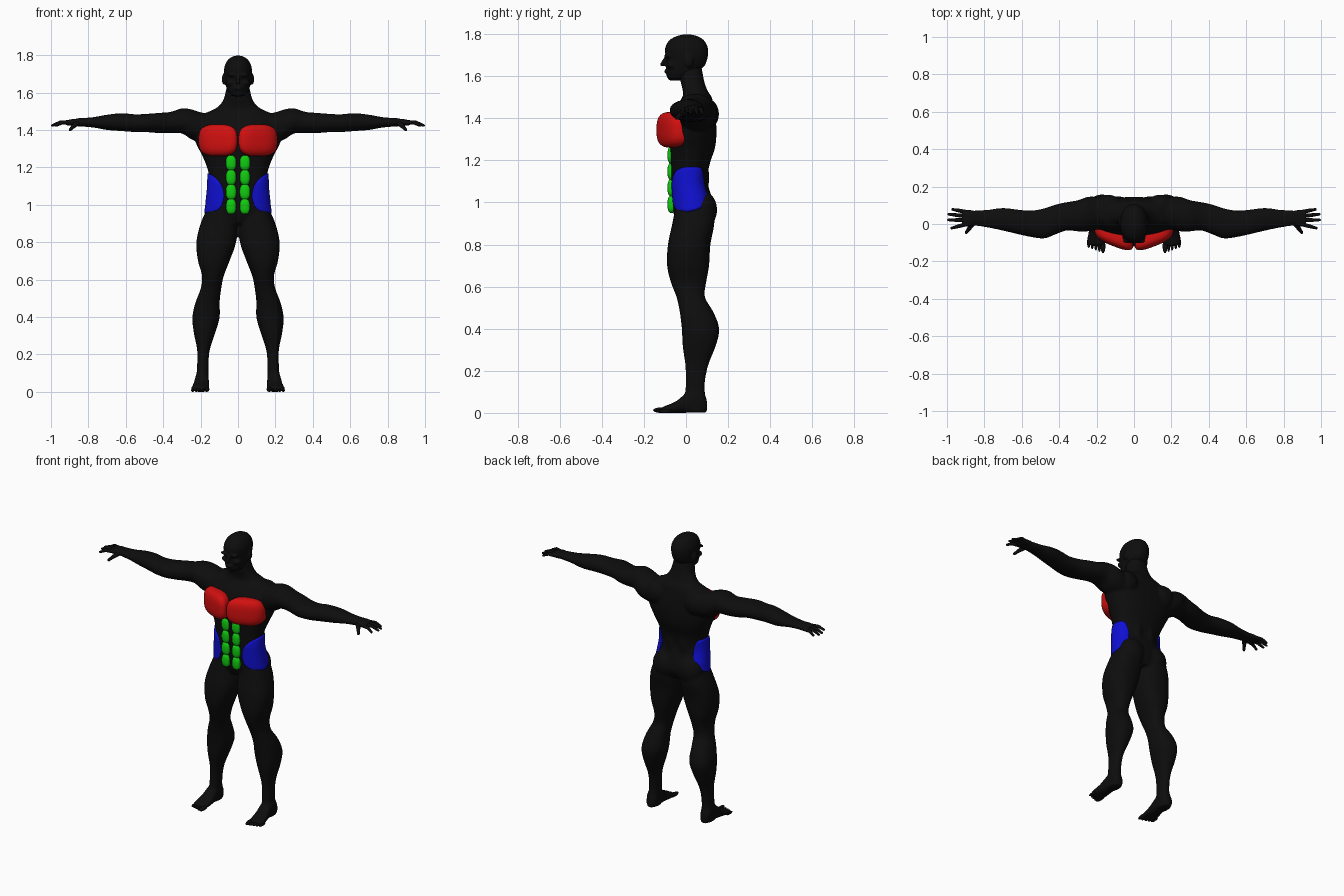
import bpy, bmesh, math
from mathutils import Vector, Matrix

cube = bpy.data.objects.get("Cube")
if cube:
    bpy.data.objects.remove(cube, do_unlink=True)


def material(name, colour):
    mat = bpy.data.materials.new(name)
    mat.use_nodes = True
    rgba = (*colour, 1)
    mat.diffuse_color = rgba
    mat.node_tree.nodes["Principled BSDF"].inputs["Base Color"].default_value = rgba
    return mat


BLACK = material("black", (.004, .004, .004))
RED = material("red", (.65, .005, .005))
GREEN = material("green", (.005, .6, .005))
BLUE = material("blue", (.005, .005, .65))


def spow(value, power):
    return math.copysign(abs(value) ** power, value)


def refine(rows, steps=4):
    """Catmull-Rom interpolation through rows of numbers."""
    out = []
    for i in range(len(rows) - 1):
        quad = [rows[max(i - 1, 0)], rows[i], rows[i + 1], rows[min(i + 2, len(rows) - 1)]]
        for k in range(steps):
            t = k / steps
            out.append([b + .5 * t * (c - a + t * (2 * a - 5 * b + 4 * c - d + t * (3 * (b - c) + d - a)))
                        for a, b, c, d in zip(*quad)])
    return out + [rows[-1]]


def loft(bm, rows, axis="Z", power=2.3, sides=32):
    """Rows hold the station, then low and high limits on the two other axes."""
    rings = []
    for t, a0, a1, b0, b1 in refine(rows):
        ring = []
        for k in range(sides):
            ang = math.tau * k / sides
            a = (a0 + a1) / 2 + (a1 - a0) / 2 * spow(math.cos(ang), 2 / power)
            b = (b0 + b1) / 2 + (b1 - b0) / 2 * spow(math.sin(ang), 2 / power)
            co = {"Z": (a, b, t), "X": (t, a, b), "Y": (a, t, b)}[axis]
            ring.append(bm.verts.new(co))
        rings.append(ring)
    for low, high in zip(rings, rings[1:]):
        for k in range(sides):
            n = (k + 1) % sides
            bm.faces.new((low[k], low[n], high[n], high[k]))
    bm.faces.new(rings[0])
    bm.faces.new(rings[-1])


def blob(bm, centre, radii, power=2, shear=0):
    """Superellipsoid, optionally swept back along y as x grows."""
    verts = bmesh.ops.create_uvsphere(bm, u_segments=32, v_segments=20, radius=1)["verts"]
    for v in verts:
        d = v.co.copy()
        size = sum(abs(c) ** power for c in d) ** (1 / power)
        d = Vector([c / size * r for c, r in zip(d, radii)])
        d.y += shear * d.x
        v.co = d + Vector(centre)


def finger(bm, start, end, r0, r1):
    start, end = Vector(start), Vector(end)
    along = end - start
    turn = along.to_track_quat("Z", "Y").to_matrix().to_4x4()
    bmesh.ops.create_cone(bm, segments=12, radius1=r0, radius2=r1, depth=along.length,
                          matrix=Matrix.Translation((start + end) / 2) @ turn)
    for p, r in ((start, r0), (end, r1)):
        bmesh.ops.create_uvsphere(bm, u_segments=12, v_segments=8, radius=r,
                                  matrix=Matrix.Translation(p))


def mirror_all(bm):
    geom = bm.verts[:] + bm.edges[:] + bm.faces[:]
    copy = bmesh.ops.duplicate(bm, geom=geom)["geom"]
    for v in copy:
        if isinstance(v, bmesh.types.BMVert):
            v.co.x *= -1


def finish(name, bm, mat, voxel=0, smooth=0):
    bmesh.ops.recalc_face_normals(bm, faces=bm.faces[:])
    mesh = bpy.data.meshes.new(name)
    bm.to_mesh(mesh)
    bm.free()
    for p in mesh.polygons:
        p.use_smooth = True
    obj = bpy.data.objects.new(name, mesh)
    bpy.context.collection.objects.link(obj)
    mesh.materials.append(mat)
    if voxel:
        mod = obj.modifiers.new("fuse", "REMESH")
        mod.mode = "VOXEL"
        mod.voxel_size = voxel
        mod.use_smooth_shade = True
        mod = obj.modifiers.new("soften", "SMOOTH")
        mod.factor = .5
        mod.iterations = smooth
    return obj


# Torso profile: height, half width, front, back
TORSO = [(.9, .12, -.04, .11), (.95, .172, -.06, .135), (1, .165, -.067, .13),
         (1.1, .155, -.072, .102), (1.18, .16, -.075, .112), (1.26, .19, -.078, .138),
         (1.34, .228, -.08, .145), (1.42, .22, -.065, .138), (1.48, .19, -.03, .128),
         (1.505, .14, -.015, .12), (1.53, .1, -.015, .103), (1.57, .075, -.025, .088),
         (1.62, .063, -.035, .078), (1.66, .05, -.03, .07)]

# Body: limbs on one side, mirrored, then fused with the torso
body = bmesh.new()
loft(body, [(.98, .03, .165, -.05, .13), (.9, .005, .2, -.065, .135), (.8, .01, .223, -.086, .116),
            (.7, .045, .214, -.09, .11), (.62, .076, .192, -.072, .096), (.55, .09, .2, -.045, .09),
            (.48, .098, .227, -.03, .13), (.4, .098, .244, -.02, .158), (.32, .12, .237, -.016, .142),
            (.22, .152, .218, -.003, .104), (.12, .158, .22, -.002, .088),
            (.05, .158, .226, -.01, .1), (.005, .158, .228, -.01, .1)])
loft(body, [(.14, -.02, .13, 1.33, 1.485), (.2, -.03, .145, 1.335, 1.495), (.25, -.04, .145, 1.35, 1.511),
            (.3, -.04, .127, 1.382, 1.516), (.36, -.035, .117, 1.383, 1.497), (.42, -.056, .104, 1.383, 1.492),
            (.48, -.078, .084, 1.388, 1.487), (.55, -.07, .072, 1.389, 1.484), (.62, -.055, .077, 1.394, 1.49),
            (.7, -.036, .086, 1.4, 1.482), (.78, -.02, .077, 1.414, 1.468), (.87, -.006, .071, 1.42, 1.463)],
     "X", 2.1)
loft(body, [(.1, .17, .215, 0, .06), (.07, .158, .228, 0, .11), (.01, .155, .232, 0, .1),
            (-.04, .153, .242, 0, .06), (-.08, .152, .25, 0, .04), (-.115, .156, .246, .002, .028)], "Y", 2.5)
blob(body, (.085, .078, .965), (.085, .07, .09))      # buttock
blob(body, (.14, .095, 1.42), (.075, .062, .075))     # shoulder blade
blob(body, (.045, .07, 1.12), (.04, .04, .16))        # lower back
mirror_all(body)
loft(body, [(z, -w, w, f, b) for z, w, f, b in TORSO])
finish("body", body, BLACK, .008, 6)

# Head with face and ears
head = bmesh.new()
blob(head, (.076, .015, 1.672), (.01, .02, .03))
blob(head, (.032, -.09, 1.695), (.03, .014, .009))    # brow
blob(head, (.04, -.068, 1.652), (.024, .024, .016))   # cheek
mirror_all(head)
loft(head, [(1.58, -.026, .026, -.08, -.02), (1.6, -.05, .05, -.092, .03), (1.64, -.066, .066, -.094, .08),
            (1.665, -.07, .07, -.092, .096), (1.7, -.074, .074, -.098, .105), (1.735, -.073, .073, -.099, .104),
            (1.77, -.058, .058, -.08, .086), (1.79, -.034, .034, -.045, .054), (1.798, -.01, .01, -.012, .02)],
     power=2.1)
finger(head, (0, -.096, 1.69), (0, -.112, 1.656), .008, .011)
blob(head, (0, -.094, 1.622), (.025, .01, .009))      # lips
finish("head", head, BLACK, .006, 3)

# Hands
hands = bmesh.new()
loft(hands, [(.84, .002, .066, 1.422, 1.462), (.88, -.012, .075, 1.423, 1.459),
             (.92, -.012, .076, 1.426, 1.452)], "X", 2.6)
TIPS = [(.97, .078), (.991, .052), (.992, .022), (.975, -.022)]
for i, (x, y) in enumerate(TIPS):
    root = .066 - .023 * i
    knuckle = ((x + .905) / 2, (y + root) / 2, 1.441)
    finger(hands, (.905, root, 1.44), knuckle, .011, .01)
    finger(hands, knuckle, (x, y, 1.425), .01, .007)
finger(hands, (.86, .005, 1.437), (.882, -.025, 1.418), .015, .011)
finger(hands, (.882, -.025, 1.418), (.897, -.045, 1.402), .011, .008)
mirror_all(hands)
finish("hands", hands, BLACK)

# Toes, the big one on the inside
toes = bmesh.new()
for i in range(5):
    r = .013 if i == 0 else .009
    blob(toes, (.166 + .019 * i, -.118 + .005 * i, r), (r, .038 - .002 * i, r))
mirror_all(toes)
finish("toes", toes, BLACK)

# Chest muscles
chest = bmesh.new()
blob(chest, (.107, -.065, 1.345), (.104, .055, .085), 3, .38)
mirror_all(chest)
finish("chest_muscles", chest, RED)

# Stomach muscles, four blocks on each side
stomach = bmesh.new()
for i in range(4):
    blob(stomach, (.037, -.069, 1.225 - .078 * i), (.028 - .001 * (i % 2), .019, .041), 2.6)
mirror_all(stomach)
finish("stomach_muscles", stomach, GREEN)

# Side muscles: patches that follow the waist
waist = refine(TORSO, 8)


def waist_point(ang, z, grow):
    for lo, hi in zip(waist, waist[1:]):
        if lo[0] <= z <= hi[0]:
            t = (z - lo[0]) / (hi[0] - lo[0])
            w, f, b = (p + (q - p) * t for p, q in zip(lo[1:], hi[1:]))
            return ((w + grow) * spow(math.cos(ang), 2 / 2.3),
                    (f + b) / 2 + ((b - f) / 2 + grow) * spow(math.sin(ang), 2 / 2.3), z)


flanks = bmesh.new()
COLS, ROWS = 32, 16
grid = []
for i in range(COLS + 1):
    u = 2 * i / COLS - 1
    ang = math.radians(-9 + 57 * u)
    half = .006 + .1 * (1 - abs(u) ** (3 if u < 0 else 7)) ** .5
    half -= .02 * max(u, 0)
    column = []
    for j in range(ROWS + 1):
        v = 2 * j / ROWS - 1
        edge = max(abs(u), abs(v))
        column.append(flanks.verts.new(waist_point(ang, 1.062 + .02 * u + half * v, .011 - .006 * edge ** 4)))
    grid.append(column)
for c0, c1 in zip(grid, grid[1:]):
    for j in range(ROWS):
        flanks.faces.new((c0[j], c1[j], c1[j + 1], c0[j + 1]))
mirror_all(flanks)
patch = finish("side_muscles", flanks, BLUE)
shell = patch.modifiers.new("thickness", "SOLIDIFY")
shell.thickness = .016
shell.offset = -1
